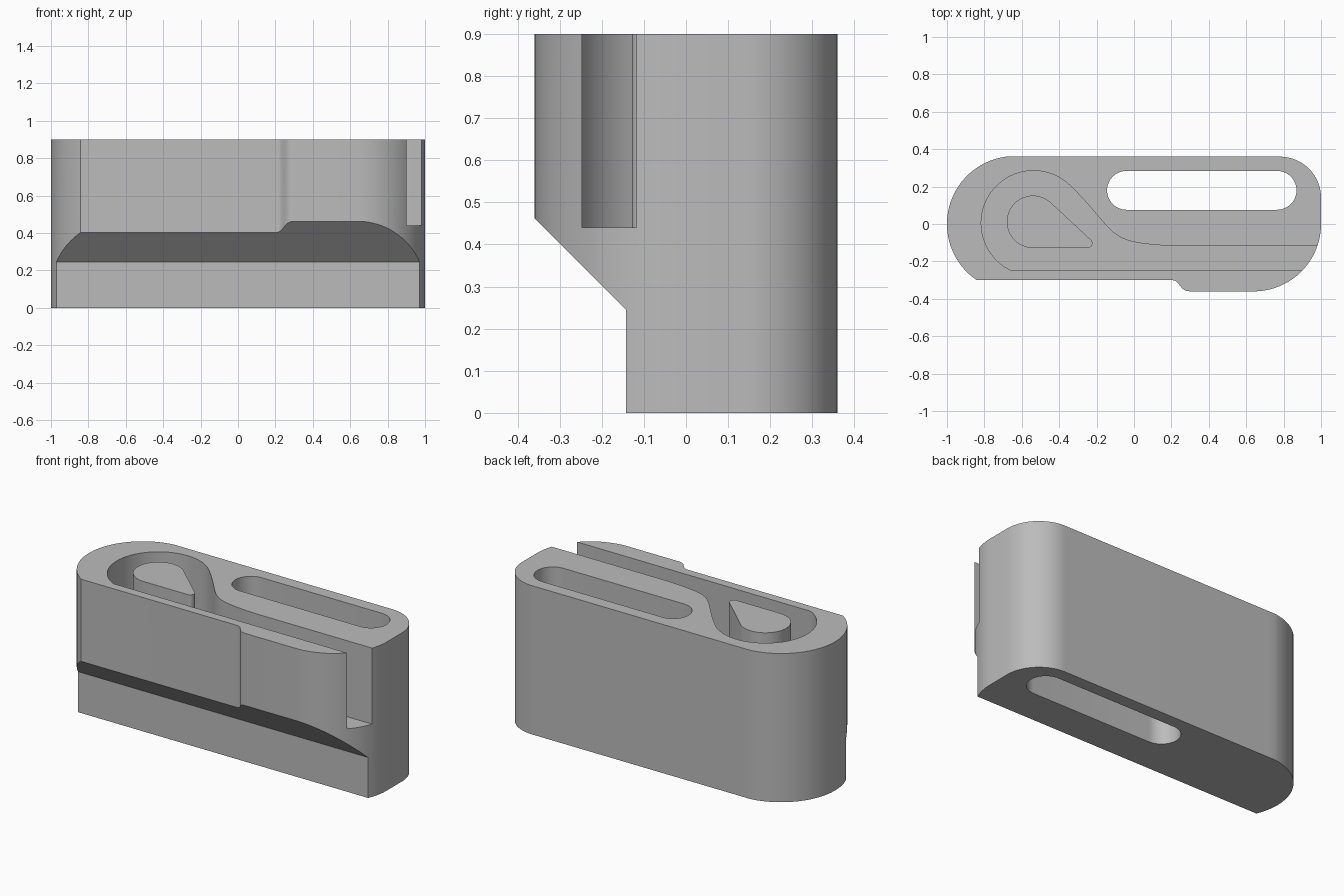
import bpy, bmesh
from math import sin, cos, radians
from mathutils import Vector

cube = bpy.data.objects.get("Cube")
if cube:
    bpy.data.objects.remove(cube, do_unlink=True)

TOP = 0.9
POCKET_FLOOR = 0.44

grey = bpy.data.materials.new("plain grey")
grey.use_nodes = True
colour = (0.5, 0.5, 0.5, 1)
grey.diffuse_color = colour
grey.node_tree.nodes["Principled BSDF"].inputs["Base Color"].default_value = colour


def arc(cx, cy, r, a0, a1, n=24):
    return [(cx + r * cos(radians(a0 + (a1 - a0) * i / n)),
             cy + r * sin(radians(a0 + (a1 - a0) * i / n))) for i in range(n + 1)]


def bezier(p0, p1, p2, p3, n=14):
    pts = [Vector(p) for p in (p0, p1, p2, p3)]
    out = []
    for i in range(n + 1):
        t = i / n
        s = 1 - t
        p = pts[0] * s**3 + pts[1] * 3 * s * s * t + pts[2] * 3 * s * t * t + pts[3] * t**3
        out.append((p.x, p.y))
    return out


def prism(name, outline, start, end, axis="z"):
    """Extrude an outline along z, or a (y, z) outline along x."""
    bm = bmesh.new()
    place = (lambda p: (p[0], p[1], start)) if axis == "z" else (lambda p: (start, p[0], p[1]))
    step = (0, 0, end - start) if axis == "z" else (end - start, 0, 0)
    face = bm.faces.new([bm.verts.new(place(p)) for p in outline])
    grown = bmesh.ops.extrude_face_region(bm, geom=[face])["geom"]
    bmesh.ops.translate(bm, vec=step, verts=[v for v in grown if isinstance(v, bmesh.types.BMVert)])
    bmesh.ops.remove_doubles(bm, verts=bm.verts, dist=1e-5)
    bmesh.ops.recalc_face_normals(bm, faces=bm.faces)
    mesh = bpy.data.meshes.new(name)
    bm.to_mesh(mesh)
    bm.free()
    mesh.materials.append(grey)
    obj = bpy.data.objects.new(name, mesh)
    bpy.context.collection.objects.link(obj)
    return obj


def cut(target, cutter):
    mod = target.modifiers.new(cutter.name, "BOOLEAN")
    mod.operation = "DIFFERENCE"
    mod.solver = "EXACT"
    mod.object = cutter
    bpy.context.view_layer.objects.active = target
    bpy.ops.object.modifier_apply(modifier=mod.name)
    bpy.data.objects.remove(cutter, do_unlink=True)


def smooth(obj):
    bpy.ops.object.select_all(action="DESELECT")
    obj.select_set(True)
    bpy.context.view_layer.objects.active = obj
    bpy.ops.object.shade_smooth_by_angle(angle=radians(30))


# Body: rounded block with a small step along its front
body_outline = (
    arc(0.78, 0.14, 0.22, 0, 90)
    + arc(-0.637, 0, 0.363, 97, 235.7, 40)
    + bezier((0.2, -0.3), (0.25, -0.3), (0.24, -0.36), (0.3, -0.36))
    + arc(0.64, 0, 0.36, -90, 0, 30)
)
body_outline[25:25] = [(-0.637, 0.36)]
body = prism("body", body_outline, 0, TOP)

# Undercut along the lower front, with a sloping roof
cut(body, prism("front_undercut",
                [(-0.142, -0.1), (-0.142, 0.245), (-0.442, 0.545), (-0.6, 0.545), (-0.6, -0.1)],
                -1.2, 1.2, "x"))

# Long slot right through the block
cut(body, prism("through_slot",
                arc(0.765, 0.18, 0.104, -90, 90) + arc(-0.04, 0.18, 0.104, 90, 270),
                -0.1, 1))

# Looping channel that opens at the left end
channel = (
    arc(-0.537, 0.005, 0.28, 45, 243.2, 48)
    + [(1.1, -0.247), (1.1, -0.117), (0.2, -0.117)]
    + bezier((0.16, -0.115), (-0.06, -0.1), (-0.09, -0.08), (-0.19, 0.04))
    + bezier((-0.19, 0.04), (-0.24, 0.1), (-0.28, 0.145), (-0.339, 0.203), 8)
)
cut(body, prism("channel", channel, POCKET_FLOOR, 1))
smooth(body)

# Teardrop post standing inside the loop
post = prism("teardrop_post",
             arc(-0.54, 0.012, 0.14, 47, 270, 36) + arc(-0.247, -0.103, 0.025, -90, 47, 12),
             POCKET_FLOOR - 0.01, TOP)
smooth(post)
